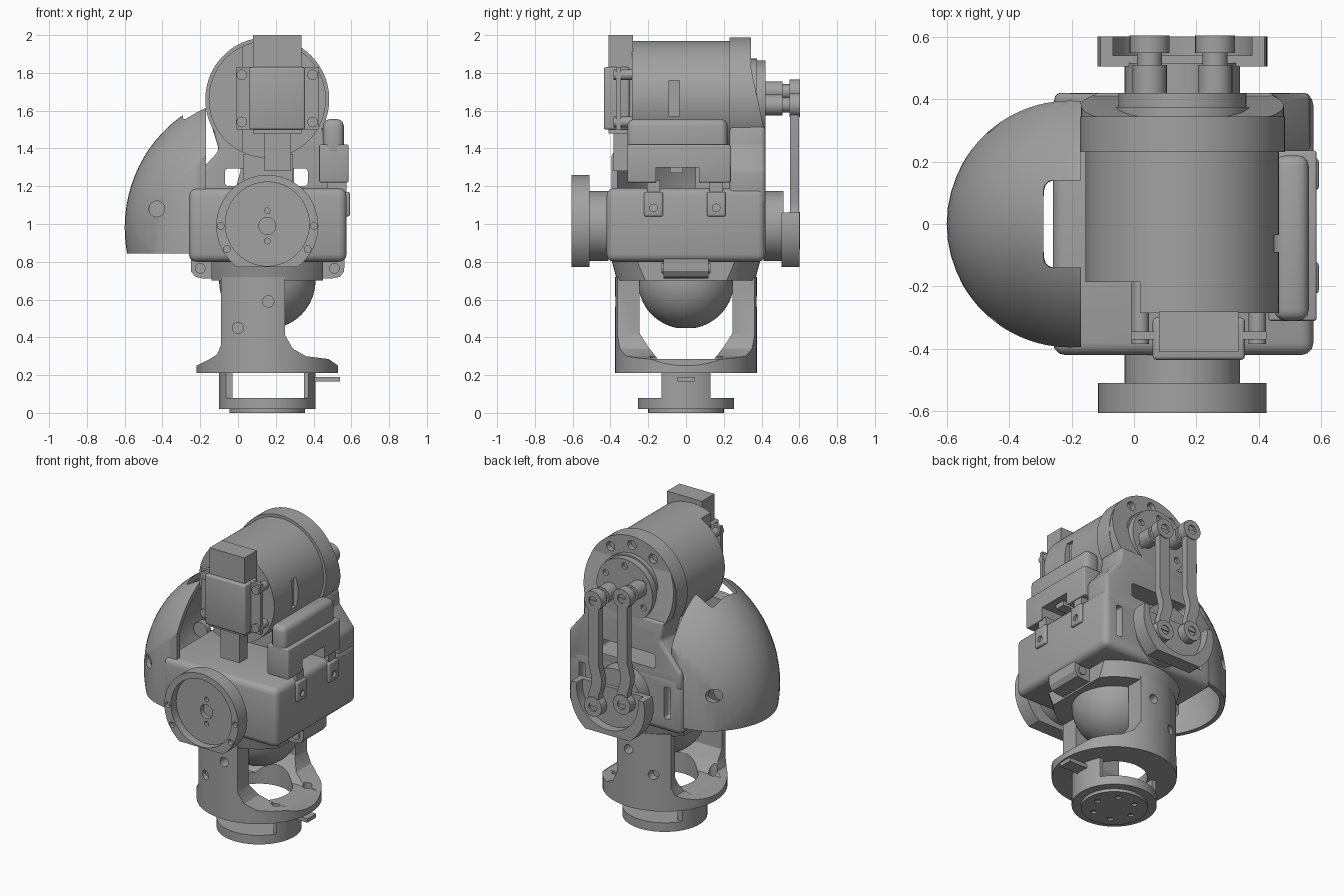
import bpy, bmesh, math
from mathutils import Matrix, Vector

old = bpy.data.objects.get("Cube")
if old:
    bpy.data.objects.remove(old, do_unlink=True)

grey = bpy.data.materials.new("machine grey")
grey.use_nodes = True
COL = (0.36, 0.36, 0.36, 1)
grey.diffuse_color = COL
grey.node_tree.nodes["Principled BSDF"].inputs["Base Color"].default_value = COL
CX = 0.155   # shared x of the main axes
MZ = 1.66    # motor axis height
HZ = 0.99    # tilt hub axis height


def finish(bm, name):
    bmesh.ops.recalc_face_normals(bm, faces=bm.faces)
    me = bpy.data.meshes.new(name)
    bm.to_mesh(me)
    bm.free()
    me.materials.append(grey)
    ob = bpy.data.objects.new(name, me)
    bpy.context.collection.objects.link(ob)
    return ob


def use(ob):
    bpy.ops.object.select_all(action='DESELECT')
    ob.select_set(True)
    bpy.context.view_layer.objects.active = ob


def bevel(ob, w, seg=3):
    use(ob)
    m = ob.modifiers.new("bevel", 'BEVEL')
    m.width, m.segments, m.angle_limit = w, seg, math.radians(35)
    bpy.ops.object.modifier_apply(modifier=m.name)
    return ob


def cut(ob, tool, op='DIFFERENCE'):
    use(ob)
    m = ob.modifiers.new("cut", 'BOOLEAN')
    m.object, m.operation, m.solver = tool, op, 'EXACT'
    bpy.ops.object.modifier_apply(modifier=m.name)
    bpy.data.objects.remove(tool, do_unlink=True)
    return ob


def prism(name, pts, axis, a, b):
    """Extrude a 2D outline along an axis from a to b."""
    put = {'x': lambda u, v, t: (t, u, v), 'y': lambda u, v, t: (u, t, v),
           'z': lambda u, v, t: (u, v, t)}[axis]
    bm = bmesh.new()
    lo = [bm.verts.new(put(u, v, a)) for u, v in pts]
    hi = [bm.verts.new(put(u, v, b)) for u, v in pts]
    bm.faces.new(lo)
    bm.faces.new(hi)
    for i in range(len(pts)):
        j = (i + 1) % len(pts)
        bm.faces.new((lo[i], lo[j], hi[j], hi[i]))
    return finish(bm, name)


def box(name, x0, x1, y0, y1, z0, z1, w=0):
    ob = prism(name, [(x0, y0), (x1, y0), (x1, y1), (x0, y1)], 'z', z0, z1)
    return bevel(ob, w) if w else ob


def cyl(name, u, v, r, axis, a, b, seg=64):
    ring = [i * math.tau / seg for i in range(seg)]
    return prism(name, [(u + r * math.cos(t), v + r * math.sin(t)) for t in ring], axis, a, b)


def drill(ob, u, v, radius, r, axis, a, b, angles):
    """Cut round holes on a bolt circle."""
    for d in angles:
        t = math.radians(d)
        cut(ob, cyl("tool", u + radius * math.cos(t), v + radius * math.sin(t), r, axis, a, b, 24))


def cone(name, r1, r2, z0, z1):
    bm = bmesh.new()
    bmesh.ops.create_cone(bm, cap_ends=True, segments=64, radius1=r1, radius2=r2, depth=z1 - z0,
                          matrix=Matrix.Translation((CX, 0, (z0 + z1) / 2)))
    return finish(bm, name)


def ball(name, centre, radii):
    bm = bmesh.new()
    bmesh.ops.create_uvsphere(bm, u_segments=64, v_segments=40, radius=1,
                              matrix=Matrix.LocRotScale(Vector(centre), None, Vector(radii)))
    return finish(bm, name)


def dome(name, inset):
    """Ellipsoid trimmed to a rounded plan outline."""
    ob = ball(name, (0.1, 0, 0.98), (0.70 - inset, 0.52 - inset, 0.72 - inset))
    return cut(ob, cyl("tool", -0.205, 0, 0.395 - inset, 'z', 0, 2, 96), 'INTERSECT')


# Base foot with two pillars and a side tab
cyl("foot_flange", CX, 0, 0.255, 'z', 0.02, 0.08)
pad = cyl("foot_pad", CX, 0, 0.2, 'z', 0, 0.03)
drill(pad, CX, 0, 0.13, 0.018, 'z', -0.1, 0.012, range(0, 360, 60))
pillars = cyl("foot_pillars", CX, 0, 0.255, 'z', 0.07, 0.22)
cut(pillars, box("tool", -0.2, 0.5, -0.13, 0.13, 0, 0.3), 'INTERSECT')
cut(pillars, box("tool", -0.03, 0.35, -0.2, 0.2, 0.08, 0.3))
box("foot_tab", 0.38, 0.54, -0.045, 0.045, 0.165, 0.19)

# Yoke: round base with front and back columns
side = [(-0.22, 0.21), (0.53, 0.21), (0.53, 0.25), (0.48, 0.285), (0.36, 0.30), (0.29, 0.34), (0.25, 0.41),
        (0.25, 0.72), (-0.09, 0.72), (-0.09, 0.36), (-0.11, 0.31), (-0.15, 0.285), (-0.22, 0.25)]
yoke = prism("yoke", side, 'y', -0.4, 0.4)
cut(yoke, cyl("tool", CX, 0, 0.375, 'z', 0.1, 0.8), 'INTERSECT')
hollow = [(-0.15, 0.285), (0.15, 0.285), (0.2, 0.35), (0.245, 0.42), (0.245, 0.8),
          (-0.245, 0.8), (-0.245, 0.42), (-0.2, 0.35)]
cut(yoke, prism("tool", hollow, 'x', -0.4, 0.7))
cut(yoke, cyl("tool", CX, 0, 0.2, 'z', 0.1, 0.5))
for x, z in ((0.0, 0.45), (0.16, 0.59)):
    for s in (-1, 1):
        cut(yoke, cyl("tool", x, z, 0.03, 'y', s * 0.3, s * 0.5, 24))
drill(yoke, CX, 0, 0.29, 0.028, 'z', 0.23, 0.5, (-35, 35, 145, 215))

# Ball and narrow collar under the body
joint = ball("neck_ball", (CX, 0, 0.70), (0.255, 0.255, 0.255))
cut(joint, box("tool", -0.5, 0.8, -0.5, 0.5, 0.45, 0.8), 'INTERSECT')
collar = cone("neck_collar", 0.365, 0.4, 0.7, 0.83)
cut(collar, box("tool", -0.14, 0.45, -0.5, 0.5, 0.6, 0.9), 'INTERSECT')

# Main body with vent slots and side lugs
body = box("body", -0.26, 0.575, -0.42, 0.42, 0.8, 1.19, 0.04)
for x in (-0.157, 0.467):
    for s in (-1, 1):
        slot = box("tool", x - 0.023, x + 0.023, s * 0.39 - 0.02, s * 0.39 + 0.05, 0.89, 1.1, 0.012)
        cut(body, slot)
lug = [(-0.25, 0.86), (-0.25, 0.75), (-0.225, 0.72), (-0.19, 0.712), (0.50, 0.712),
       (0.54, 0.72), (0.562, 0.75), (0.565, 0.86)]
prism("body_lugs", lug, 'y', -0.12, 0.12)
for x in (-0.2, 0.51):
    for s in (-1, 1):
        cyl("lug_screw", x, 0.765, 0.028, 'y', s * 0.11, s * 0.13, 24)

# Back motor support with wide sloping shoulders
web = [(-0.255, 1.1), (-0.255, 1.21), (-0.18, 1.3), (-0.1, 1.39), (-0.14, 1.52),
       (0.45, 1.52), (0.46, 1.42), (0.565, 1.29), (0.565, 1.1)]
back_web = bevel(prism("back_support", web, 'y', 0.23, 0.42), 0.02)
cut(back_web, box("tool", -0.07, 0.37, 0, 0.5, 1.2, 1.295, 0.02))
box("motor_saddle", 0.03, 0.29, 0.05, 0.23, 1.18, 1.37)
shoulder = cyl("back_shoulder", CX, MZ, 0.325, 'y', 0.23, 0.42)
wedge = [(0.2, 1.2), (0.42, 1.2), (0.42, 1.47), (0.345, 1.82), (0.2, 1.82)]
cut(shoulder, prism("tool", wedge, 'x', -0.5, 0.8), 'INTERSECT')

# Main motor
motor = cyl("motor_can", CX, MZ, 0.31, 'y', -0.285, 0.24, 96)
cut(motor, box("tool", -0.3, 0.02, -0.5, -0.185, 1, 2.2))
cut(motor, box("tool", 0.43, 0.6, -0.09, -0.035, 1.57, 1.76))
flange = cyl("motor_flange", CX, MZ, 0.328, 'y', 0.23, 0.345, 96)
drill(flange, CX, MZ, 0.27, 0.03, 'y', 0.31, 0.5, range(20, 180, 35))
cyl("crank_disc", CX, MZ, 0.215, 'y', 0.33, 0.375)
disc = cyl("crank_face", CX, MZ, 0.205, 'y', 0.37, 0.42)
drill(disc, CX, MZ, 0.16, 0.02, 'y', 0.4, 0.5, range(30, 360, 60))

# Front servo on the motor
box("servo_tower", 0.08, 0.335, -0.41, -0.28, 1.48, 2.0)
box("servo_case", 0.06, 0.355, -0.435, -0.3, 1.5, 1.83, 0.012)
box("servo_tail", 0.14, 0.28, -0.385, -0.3, 1.28, 1.5)
box("servo_bracket", -0.01, 0.425, -0.37, -0.345, 1.5, 1.83)
for x in (0.02, 0.395):
    for z in (1.54, 1.79):
        cyl("servo_standoff", x, z, 0.028, 'y', -0.385, -0.18, 24)

# Side servo with feet and screw tabs
box("side_servo_cap", 0.45, 0.56, -0.31, 0.22, 1.35, 1.555, 0.035)
block = box("side_servo_block", 0.43, 0.585, -0.31, 0.235, 1.22, 1.42, 0.008)
cut(block, box("tool", 0.4, 0.7, -0.16, 0.07, 1.1, 1.3))
box("side_servo_plug", 0.45, 0.54, -0.085, -0.015, 1.27, 1.32)
for y in (-0.172, 0.16):
    box("side_foot", 0.47, 0.575, y - 0.035, y + 0.035, 1.15, 1.23)
    tab = box("side_tab", 0.56, 0.592, y - 0.05, y + 0.05, 1.04, 1.17, 0.01)
    cut(tab, cyl("tool", y, 1.085, 0.02, 'x', 0.5, 0.7, 24))

# Tilt hubs: full dish in front, lower half plate behind
dish = cyl("front_hub", CX, HZ, 0.27, 'y', -0.605, -0.51, 80)
cut(dish, box("tool", -0.3, 0.6, -0.8, 0, 0.4, 0.772))
cut(dish, cyl("tool", CX, HZ + 0.01, 0.222, 'y', -0.8, -0.55))
cut(dish, cyl("tool", CX, HZ, 0.045, 'y', -0.8, -0.52, 32))
drill(dish, CX, HZ, 0.08, 0.015, 'y', -0.8, -0.53, (-90, 90))
drill(dish, CX, HZ, 0.247, 0.018, 'y', -0.8, -0.58, (0, 180, -30, 210))
for s in (-1, 1):
    cyl("hub_boss", CX, HZ, 0.185, 'y', s * 0.41, s * 0.515)
plate = cyl("back_hub", CX, HZ, 0.272, 'y', 0.505, 0.60, 80)
cut(plate, box("tool", -0.3, 0.6, 0.3, 0.8, 0.772, 1.06), 'INTERSECT')
cut(plate, cyl("tool", CX, 1.03, 0.225, 'y', 0.54, 0.8))

# Two bent push rods with stepped pins
for x, top in ((0.05, 1.70), (0.26, 1.63)):
    low = top - 0.70
    mid = [(0, 0), (0, 0.08), (-0.02, 0.14), (-0.025, 0.19), (0, 0.28), (0, 0.70)]
    outline = [(x + u + 0.037, low + v) for u, v in mid] + [(x + u - 0.037, low + v) for u, v in mid[::-1]]
    prism("push_rod", outline, 'y', 0.55, 0.597)
    for z in (top, low):
        eye = cyl("rod_eye", x, z, 0.064, 'y', 0.547, 0.603, 32)
        cut(eye, cyl("tool", x, z, 0.03, 'y', 0.59, 0.7, 24))
    cyl("crank_pin_base", x, top, 0.055, 'y', 0.41, 0.51, 32)
    cyl("crank_pin", x, top, 0.04, 'y', 0.5, 0.55, 32)
    cyl("hub_pin", x, low, 0.04, 'y', 0.5, 0.55, 32)

# Domed side shell with closed screw pockets
shell = dome("side_shell", 0)
cut(shell, dome("tool", 0.03))
cut(shell, box("tool", -0.9, -0.17, -0.6, 0.6, 0.845, 2), 'INTERSECT')
cut(shell, box("tool", -0.29, -0.1, -0.14, 0.14, 1.5, 2, 0.03))
cut(shell, cyl("tool", -0.43, 1.08, 0.042, 'y', -0.6, 0.6, 32))
for s in (-1, 1):
    cyl("shell_pocket", -0.43, 1.08, 0.05, 'y', s * 0.22, s * 0.26, 32)

# Smooth curved parts while keeping sharp edges
for ob in bpy.context.collection.objects:
    if ob.type == 'MESH' and grey.name in ob.data.materials:
        use(ob)
        bpy.ops.object.shade_smooth_by_angle(angle=math.radians(30))
